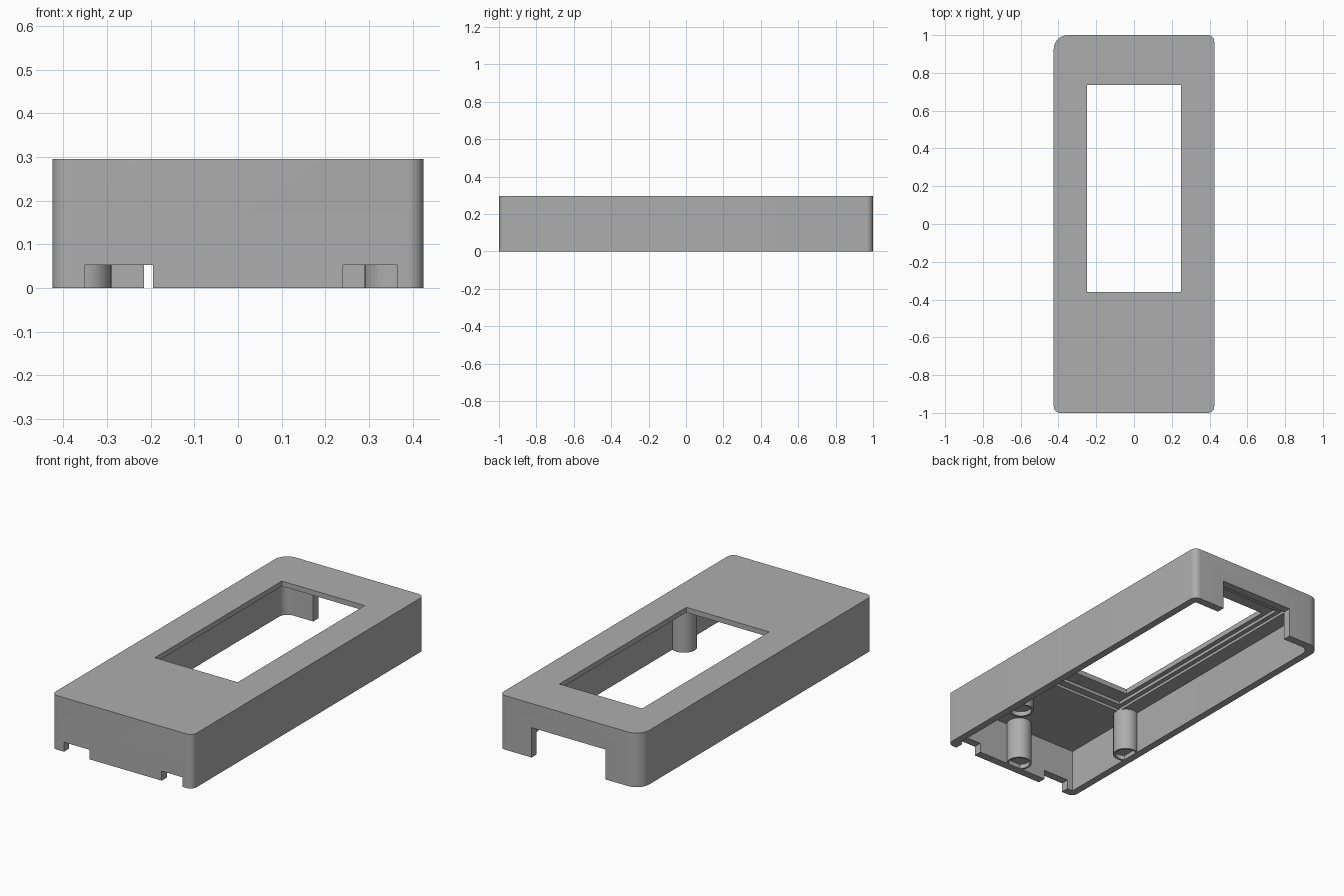
import bpy, bmesh, math

cube = bpy.data.objects.get("Cube")
if cube:
    bpy.data.objects.remove(cube)

HEIGHT, CEILING = 0.295, 0.235

grey = bpy.data.materials.new("grey_plastic")
grey.use_nodes = True
colour = (0.42, 0.42, 0.42, 1)
grey.diffuse_color = colour
grey.node_tree.nodes["Principled BSDF"].inputs["Base Color"].default_value = colour


def make_object(name, bm):
    bmesh.ops.recalc_face_normals(bm, faces=bm.faces)
    mesh = bpy.data.meshes.new(name)
    bm.to_mesh(mesh)
    bm.free()
    obj = bpy.data.objects.new(name, mesh)
    bpy.context.collection.objects.link(obj)
    mesh.materials.append(grey)
    return obj


def rounded_box(name, x, y, z, radii=(0, 0, 0, 0)):
    """Upright prism; radii run front right, front left, back left, back right (+x is left)."""
    points = []
    corners = [(x[0], y[0]), (x[1], y[0]), (x[1], y[1]), (x[0], y[1])]
    for i, ((cx, cy), r) in enumerate(zip(corners, radii)):
        sx = 1 if i in (0, 3) else -1
        sy = 1 if i < 2 else -1
        if r == 0:
            points.append((cx, cy))
            continue
        for k in range(9):
            a = math.pi + (i + k / 8) * math.pi / 2
            points.append((cx + sx * r + r * math.cos(a), cy + sy * r + r * math.sin(a)))
    bm = bmesh.new()
    base = bm.faces.new([bm.verts.new((px, py, z[0])) for px, py in points])
    result = bmesh.ops.extrude_face_region(bm, geom=[base])
    top = [v for v in result["geom"] if isinstance(v, bmesh.types.BMVert)]
    bmesh.ops.translate(bm, verts=top, vec=(0, 0, z[1] - z[0]))
    return make_object(name, bm)


def smooth(obj):
    bpy.ops.object.select_all(action="DESELECT")
    obj.select_set(True)
    bpy.context.view_layer.objects.active = obj
    bpy.ops.object.shade_smooth_by_angle(angle=math.radians(30))


def cut(target, cutter):
    mod = target.modifiers.new(cutter.name, "BOOLEAN")
    mod.operation = "DIFFERENCE"
    mod.solver = "EXACT"
    mod.object = cutter
    bpy.context.view_layer.objects.active = target
    bpy.ops.object.select_all(action="DESELECT")
    target.select_set(True)
    bpy.ops.object.modifier_apply(modifier=mod.name)
    bpy.data.objects.remove(cutter)


# Outer shell with one larger corner at the back
shell = rounded_box("case_shell", (-0.425, 0.425), (-1, 1), (0, HEIGHT),
                    (0.035, 0.035, 0.035, 0.075))

# Hollow, stepped screen recess and window
cut(shell, rounded_box("hollow", (-0.385, 0.385), (-0.955, 0.955), (-0.1, CEILING),
                       (0, 0, 0, 0.05)))
cut(shell, rounded_box("outer_recess", (-0.30, 0.30), (-0.485, 0.86), (0.1, 0.25)))
cut(shell, rounded_box("inner_recess", (-0.275, 0.275), (-0.445, 0.82), (0.1, 0.267)))
cut(shell, rounded_box("window", (-0.25, 0.25), (-0.36, 0.735), (0.1, 0.4)))

# Notches in the end walls
cut(shell, rounded_box("front_right_notch", (-0.35, -0.195), (-1.1, -0.9), (-0.1, 0.052)))
cut(shell, rounded_box("front_left_notch", (0.24, 0.365), (-1.1, -0.9), (-0.1, 0.052)))
cut(shell, rounded_box("back_notch", (-0.215, 0.232), (0.9, 1.1), (-0.1, 0.163)))
smooth(shell)


def post(name, x, y, radius=0.065, bore=0.055, depth=0.025, sides=32):
    """Round post hanging from the ceiling with a shallow recess in its foot."""
    bm = bmesh.new()
    rings = []
    for r, z in [(radius, CEILING + 0.005), (radius, 0), (bore, 0), (bore, depth)]:
        rings.append([bm.verts.new((x + r * math.cos(2 * math.pi * k / sides),
                                    y + r * math.sin(2 * math.pi * k / sides), z))
                      for k in range(sides)])
    for a, b in zip(rings, rings[1:]):
        for k in range(sides):
            n = (k + 1) % sides
            bm.faces.new((a[k], a[n], b[n], b[k]))
    bm.faces.new(rings[0])
    bm.faces.new(rings[-1])
    smooth(make_object(name, bm))


# Mounting posts
post("right_post", -0.355, -0.49)
post("left_post", 0.355, -0.49)
post("front_post", 0.01, -0.915)
